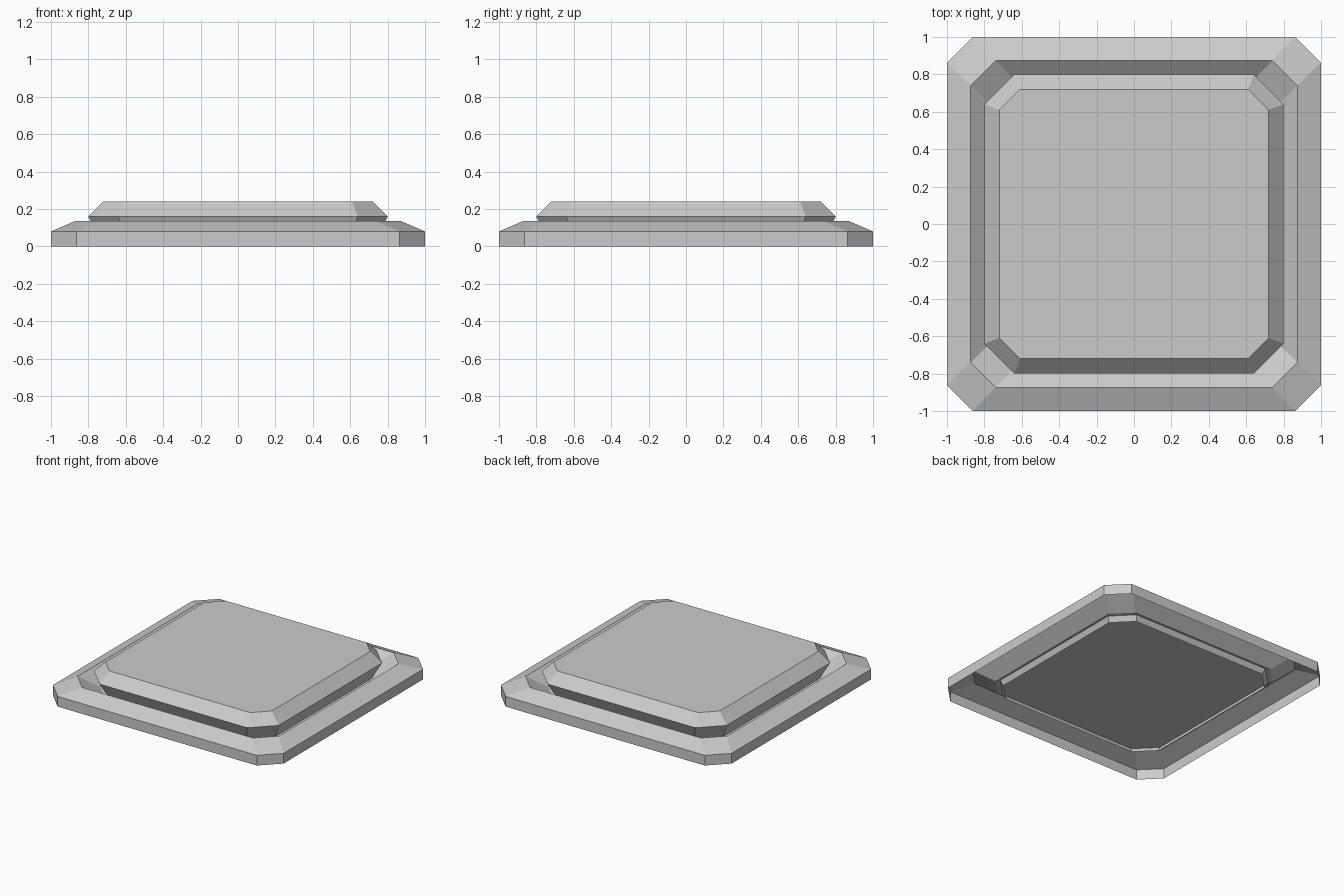
import bpy
import bmesh

cube = bpy.data.objects.get("Cube")
if cube:
    bpy.data.objects.remove(cube, do_unlink=True)

grey = bpy.data.materials.new("plain_grey")
grey.use_nodes = True
colour = (0.6, 0.6, 0.6, 1)
grey.diffuse_color = colour
grey.node_tree.nodes["Principled BSDF"].inputs["Base Color"].default_value = colour


def octagon(bm, half, cut, z):
    """Square loop with its four corners cut off."""
    loop = []
    x, y = half, half - cut
    for _ in range(4):
        loop += [bm.verts.new((x, -y, z)), bm.verts.new((x, y, z))]
        # turn the finished points a quarter before adding the next side
        for v in loop:
            v.co.x, v.co.y = v.co.y, -v.co.x
    return loop


def shell(name, profile):
    """Join octagon loops (half width, corner cut, height) and close the last."""
    bm = bmesh.new()
    loops = [octagon(bm, *p) for p in profile]
    for low, high in zip(loops, loops[1:]):
        for i in range(8):
            j = (i + 1) % 8
            bm.faces.new((low[i], low[j], high[j], high[i]))
    cap = bm.faces.new(loops[-1])
    bmesh.ops.recalc_face_normals(bm, faces=bm.faces)
    # the closing face must look upwards
    cap.normal_update()
    if cap.normal.z < 0:
        bmesh.ops.reverse_faces(bm, faces=bm.faces)
    mesh = bpy.data.meshes.new(name)
    bm.to_mesh(mesh)
    bm.free()
    mesh.materials.append(grey)
    obj = bpy.data.objects.new(name, mesh)
    bpy.context.collection.objects.link(obj)


# Base tray, open below: outer wall, shallow slope, inner slope, sunken floor
shell("base_tray", [
    (1.0, 0.137, 0.0),
    (1.0, 0.137, 0.08),
    (0.873, 0.133, 0.135),
    (0.756, 0.13, 0.04),
])

# Centre plate, open below: flared side, bevel and flat top
shell("centre_plate", [
    (0.72, 0.138, 0.0),
    (0.8, 0.16, 0.16),
    (0.72, 0.11, 0.24),
])
